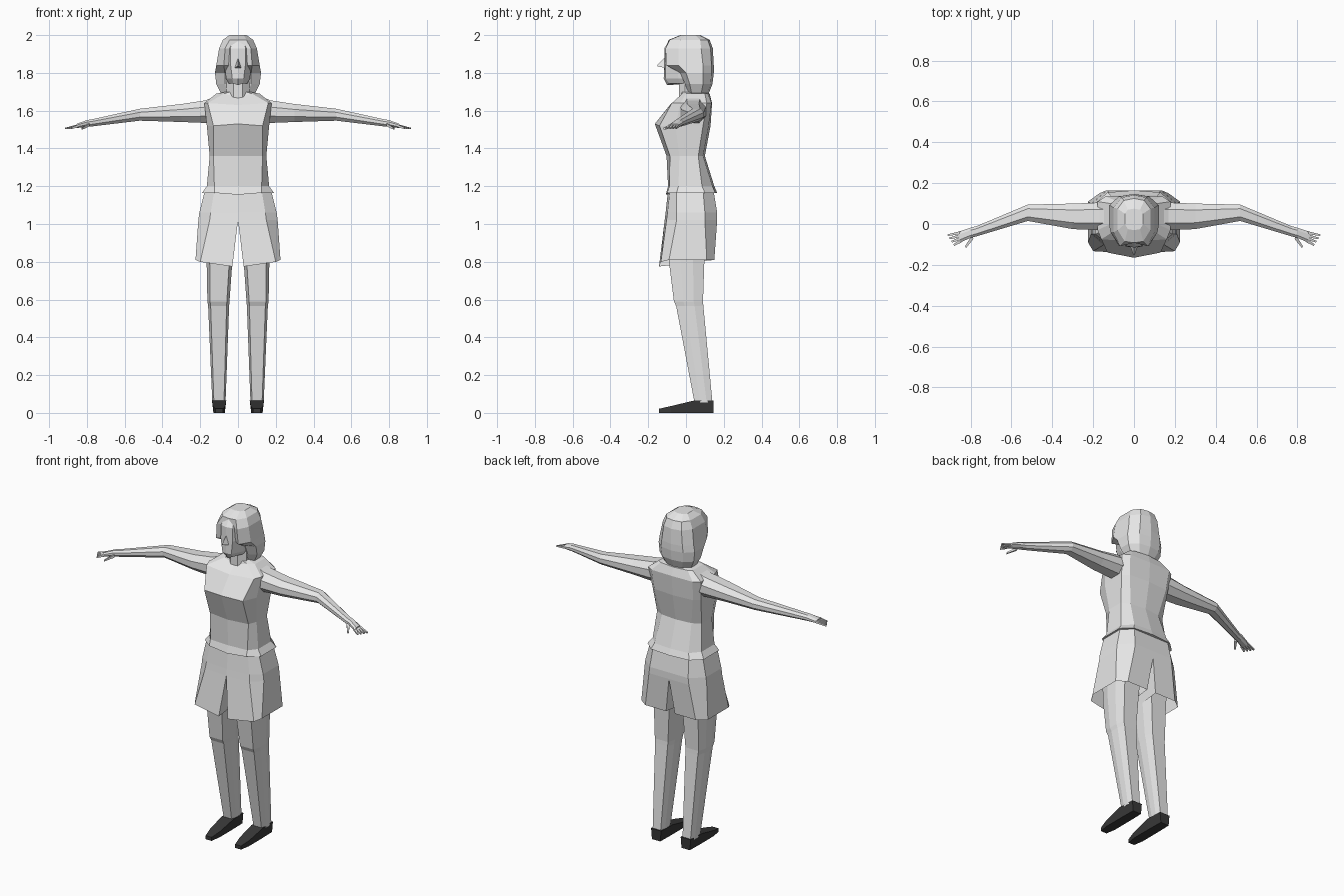
import bpy, bmesh


def material(name, v):
    m = bpy.data.materials.new(name)
    m.diffuse_color = (v, v, v, 1)
    return m


LIGHT = material("light_grey", 0.8)
DARK = material("dark_grey", 0.04)


def loft(name, rings, mat=LIGHT, closed=True, caps=True, mirror=True):
    """Skin a row of point rings; closed=False makes a half shell to mirror."""
    bm = bmesh.new()
    vs = [[bm.verts.new(p) for p in r] for r in rings]
    n = len(vs[0])
    for a, b in zip(vs, vs[1:]):
        for i in range(n if closed else n - 1):
            j = (i + 1) % n
            bm.faces.new((a[i], a[j], b[j], b[i]))
    if caps:
        bm.faces.new(vs[0])
        bm.faces.new(vs[-1])
    # drop the hidden wall on the mirror plane
    inner = [f for f in bm.faces if all(abs(v.co.x) < 1e-5 for v in f.verts)]
    bmesh.ops.delete(bm, geom=inner, context='FACES')
    bmesh.ops.recalc_face_normals(bm, faces=bm.faces)
    me = bpy.data.meshes.new(name)
    bm.to_mesh(me)
    bm.free()
    me.materials.append(mat)
    ob = bpy.data.objects.new(name, me)
    bpy.context.collection.objects.link(ob)
    if mirror:
        mod = ob.modifiers.new("mirror", 'MIRROR')
        mod.use_clip = True
        mod.merge_threshold = 0.0005
    return ob


def half(z, yf, a, ya, w, y1, y2, b, yb2, yb, dz=0):
    """Half body section from front centre round to back centre."""
    return [(0, yf, z + dz), (a, ya, z), (w, y1, z), (w, y2, z),
            (b, yb2, z), (0, yb, z)]


def octo(u0, u1, v0, v1, cu=.2, cv=.3):
    """Bevelled rectangle in 2D."""
    du, dv = (u1 - u0) * cu, (v1 - v0) * cv
    return [(u0 + du, v0), (u1 - du, v0), (u1, v0 + dv), (u1, v1 - dv),
            (u1 - du, v1), (u0 + du, v1), (u0, v1 - dv), (u0, v0 + dv)]


# Shirt with flared hem and bust ridge
loft("shirt", [half(*r) for r in [
    (1.165, -.107, .125, -.10, .19, -.05, .10, .13, .155, .165, -.01),
    (1.20, -.095, .125, -.088, .165, -.04, .085, .115, .14, .15),
    (1.36, -.103, .13, -.085, .15, -.035, .065, .10, .09, .10),
    (1.52, -.165, .13, -.14, .165, -.055, .09, .13, .12, .13, .01),
    (1.64, -.085, .16, -.075, .178, -.03, .11, .14, .135, .138, -.01),
    (1.69, -.035, .075, -.02, .115, .0, .10, .09, .115, .125, -.02),
    (1.70, -.03, .04, -.02, .06, .01, .06, .045, .08, .085, -.02)]],
    closed=False)

# Neck
loft("neck", [[(x, y, z) for x, y in octo(-.06, .06, -.038, .075, .3, .3)]
              for z in (1.66, 1.77)], mirror=False)

# Face
loft("face", [half(*r) for r in [
    (1.745, -.10, .025, -.09, .05, -.03, .02, .04, .05, .05, -.01),
    (1.77, -.118, .03, -.108, .063, -.04, .02, .05, .06, .06),
    (1.85, -.115, .04, -.11, .072, -.05, .02, .05, .06, .06),
    (1.93, -.115, .04, -.108, .07, -.05, .02, .05, .06, .06),
    (1.975, -.085, .03, -.08, .05, -.04, .02, .04, .06, .06)]], closed=False)

# Nose
loft("nose", [[(0, -.108, 1.885), (-.019, -.108, 1.825), (.019, -.108, 1.825)],
              [(0, -.152, 1.842), (-.004, -.15, 1.835), (.004, -.15, 1.835)]],
     mirror=False)

# Hair: chin-length bob, pulled back beside the jaw
loft("hair", [half(*r) for r in [
    (2.0, -.03, .03, -.025, .045, 0, .05, .03, .07, .075),
    (1.975, -.092, .045, -.085, .08, -.03, .075, .05, .115, .125),
    (1.93, -.08, .068, -.108, .1, -.04, .08, .06, .13, .142),
    (1.84, -.06, .075, -.105, .115, -.04, .09, .07, .135, .147),
    (1.80, 0, .07, -.03, .122, .0, .09, .075, .135, .147),
    (1.74, .01, .07, -.005, .115, .02, .09, .07, .13, .14),
    (1.69, .02, .05, .015, .09, .03, .08, .05, .11, .12)]], closed=False)

# Arms, ending in the palm
loft("arm", [[(x, y, z) for y, z in octo(*r, .25, .3)] for x, *r in [
    (.10, -.02, .10, 1.56, 1.685),
    (.17, -.03, .105, 1.535, 1.655),
    (.30, -.025, .10, 1.54, 1.635),
    (.52, .015, .095, 1.547, 1.61),
    (.77, -.06, -.01, 1.517, 1.555),
    (.80, -.068, -.018, 1.515, 1.55),
    (.855, -.092, -.036, 1.508, 1.53)]])


def finger(name, base, tip, r):
    rings = []
    for (x, y, z), k in ((base, r), (tip, r * .6)):
        rings.append([(x + k * .5, y + k, z - k), (x + k * .5, y + k, z + k),
                      (x - k * .5, y - k, z + k), (x - k * .5, y - k, z - k)])
    loft(name, rings)


# Fingers and thumb
for i in range(4):
    finger("finger_%d" % (i + 1), (.848, -.042 - .014 * i, 1.52),
           (.913 - .01 * i, -.055 - .016 * i, 1.506), .0065)
finger("thumb", (.79, -.065, 1.525), (.825, -.113, 1.505), .008)

# Shorts: one leg, mirrored, open at the hem
shorts = []
for z, xi, yf, a, w, y1, y2, b, yb, drop in [
        (1.18, 0, -.095, .125, .175, -.05, .09, .12, .145, 0),
        (1.06, 0, -.108, .145, .205, -.05, .10, .13, .165, 0),
        (1.02, .0, -.113, .15, .21, -.05, .10, .135, .165, 0),
        (.81, .03, -.143, .20, .225, -.09, .11, .17, .15, .035)]:
    shorts.append([(xi, yf, z - drop), (a, yf + .01, z - drop * .3),
                   (w, y1, z), (w, y2, z), (b, yb, z), (xi, yb, z)])
loft("shorts_leg", shorts, caps=False)

# Legs with a small crease at the knee
loft("leg", [[(x, y, z) for x, y in octo(*r, .12, .32)] for z, *r in [
    (.95, .02, .17, -.09, .11),
    (.80, .03, .166, -.09, .097),
    (.59, .045, .162, -.064, .09),
    (.565, .047, .158, -.052, .092),
    (.055, .066, .136, .045, .14)]])

# Wedge shoes
loft("shoe", [[(x0, y, 0), (x1, y, 0), (x1 + e, y, h), (x0 - e, y, h)]
              for y, x0, x1, e, h in [(-.142, .08, .12, 0, .022),
                                      (-.08, .07, .13, .003, .036),
                                      (.042, .07, .13, .008, .065),
                                      (.146, .072, .128, .006, .065)]], DARK)
